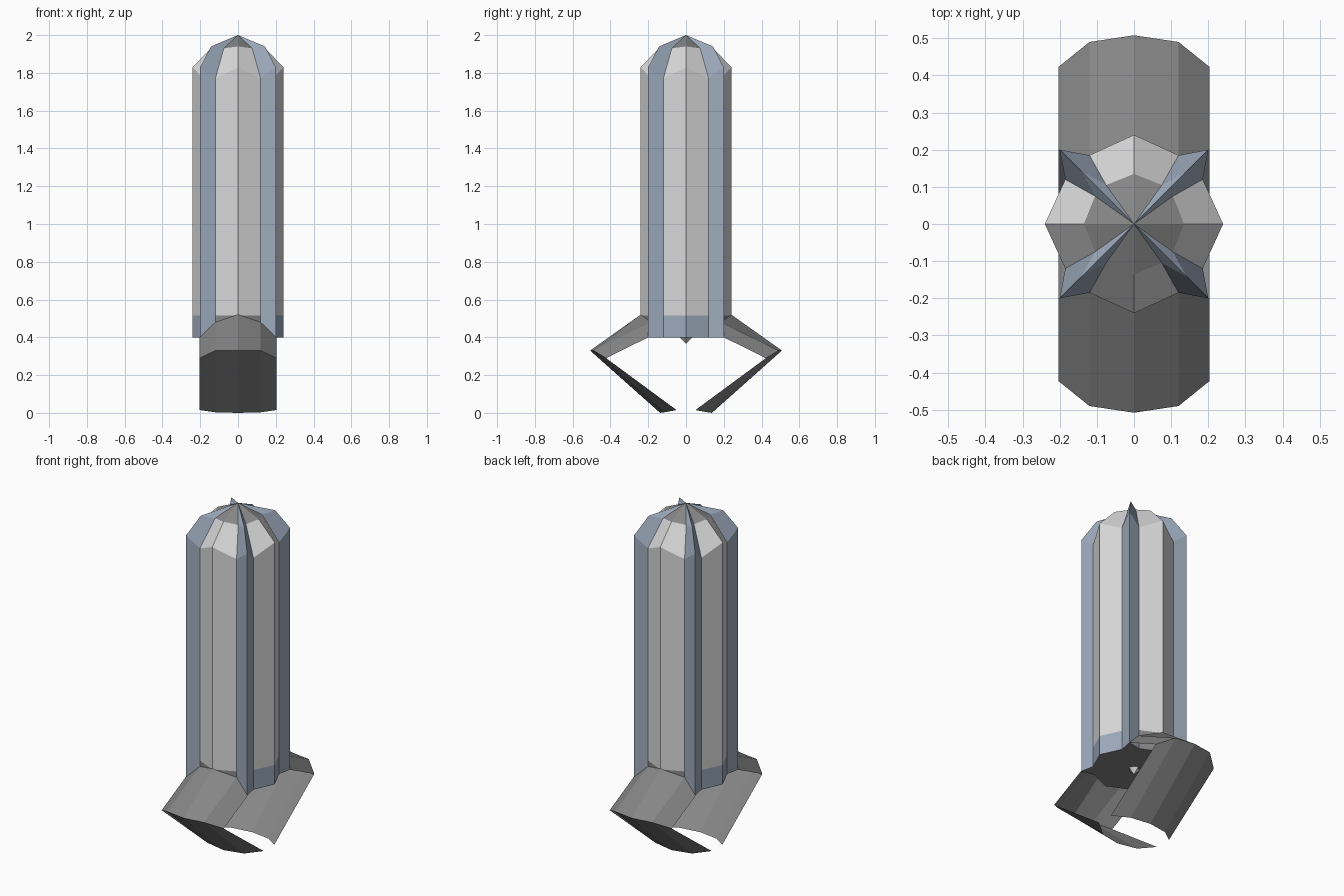
import bpy, bmesh
from mathutils import Matrix
import math

if "Cube" in bpy.data.objects:
    bpy.data.objects.remove(bpy.data.objects["Cube"])


def material(name, rgb):
    m = bpy.data.materials.new(name)
    m.diffuse_color = (*rgb, 1)
    m.use_nodes = True
    m.node_tree.nodes["Principled BSDF"].inputs["Base Color"].default_value = m.diffuse_color
    return m


LIGHT = material("light grey", (0.70, 0.70, 0.70))
BLUE = material("blue grey", (0.34, 0.41, 0.51))
DARK = material("dark grey", (0.24, 0.24, 0.24))


def add_object(name, bm, mats):
    me = bpy.data.meshes.new(name)
    bm.to_mesh(me)
    bm.free()
    for m in mats:
        me.materials.append(m)
    ob = bpy.data.objects.new(name, me)
    bpy.context.collection.objects.link(ob)
    return ob


def ring(bm, centre, edge, rib):
    """16-sided loop: each quarter has a panel ridge, panel edge, corner rib, panel edge."""
    verts = []
    quarter = [(centre[0], 0, centre[1]), edge,
               (rib[0], rib[0], rib[1]), (edge[1], edge[0], edge[2])]
    for q in range(4):
        rot = Matrix.Rotation(q * math.pi / 2, 3, 'Z')
        for p in quarter:
            v = bm.verts.new(p)
            v.co = rot @ v.co
            verts.append(v)
    return verts


# Body: ribbed column with domed cap
bm = bmesh.new()
rings = [ring(bm, (0.24, z), (0.185, 0.12, z), (0.20, z)) for z in (0.40, 0.515)]
rings.append(ring(bm, (0.24, 1.83), (0.185, 0.12, 1.77), (0.20, 1.83)))
rings.append(ring(bm, (0.135, 1.94), (0.105, 0.075, 1.93), (0.143, 1.94)))
apex = bm.verts.new((0, 0, 2.0))
for level in range(4):
    for i in range(16):
        j = (i + 1) % 16
        a = rings[level]
        if level < 3:
            b = rings[level + 1]
            f = bm.faces.new((a[i], a[j], b[j], b[i]))
        else:
            f = bm.faces.new((a[i], a[j], apex))
        side_y = i in (3, 4, 11, 12)
        if i % 4 in (1, 2):
            f.material_index = 1                      # corner ribs
        elif level == 0:
            f.material_index = 2 if side_y else 1     # lower band
        else:
            f.material_index = 2 if level == 3 else 0
floor = bm.faces.new(rings[0][::-1])
floor.material_index = 2
add_object("body", bm, [LIGHT, BLUE, DARK])

# Jaws: bent sheet, one profile (y, z) per half-width, mirrored in x
profiles = [(0.0, [(0.24, 0.52), (0.508, 0.33), (0.137, 0.0)]),
            (0.12, [(0.185, 0.48), (0.49, 0.33), (0.115, 0.003)]),
            (0.203, [(0.20, 0.40), (0.423, 0.29), (0.05, 0.015)])]
columns = [(-x, p) for x, p in profiles[:0:-1]] + profiles
for name, sign in (("front_jaw", -1), ("back_jaw", 1)):
    bm = bmesh.new()
    cols = [[bm.verts.new((x * -sign, y * sign, z)) for y, z in p] for x, p in columns]
    for a, b in zip(cols, cols[1:]):
        for k in range(2):
            bm.faces.new((a[k], a[k + 1], b[k + 1], b[k]))
    add_object(name, bm, [DARK])

# Small point under the body
bm = bmesh.new()
bmesh.ops.create_cone(bm, segments=4, radius1=0.0, radius2=0.035, depth=0.035,
                      matrix=Matrix.Translation((0, 0, 0.3825)))
add_object("underside_point", bm, [LIGHT])
